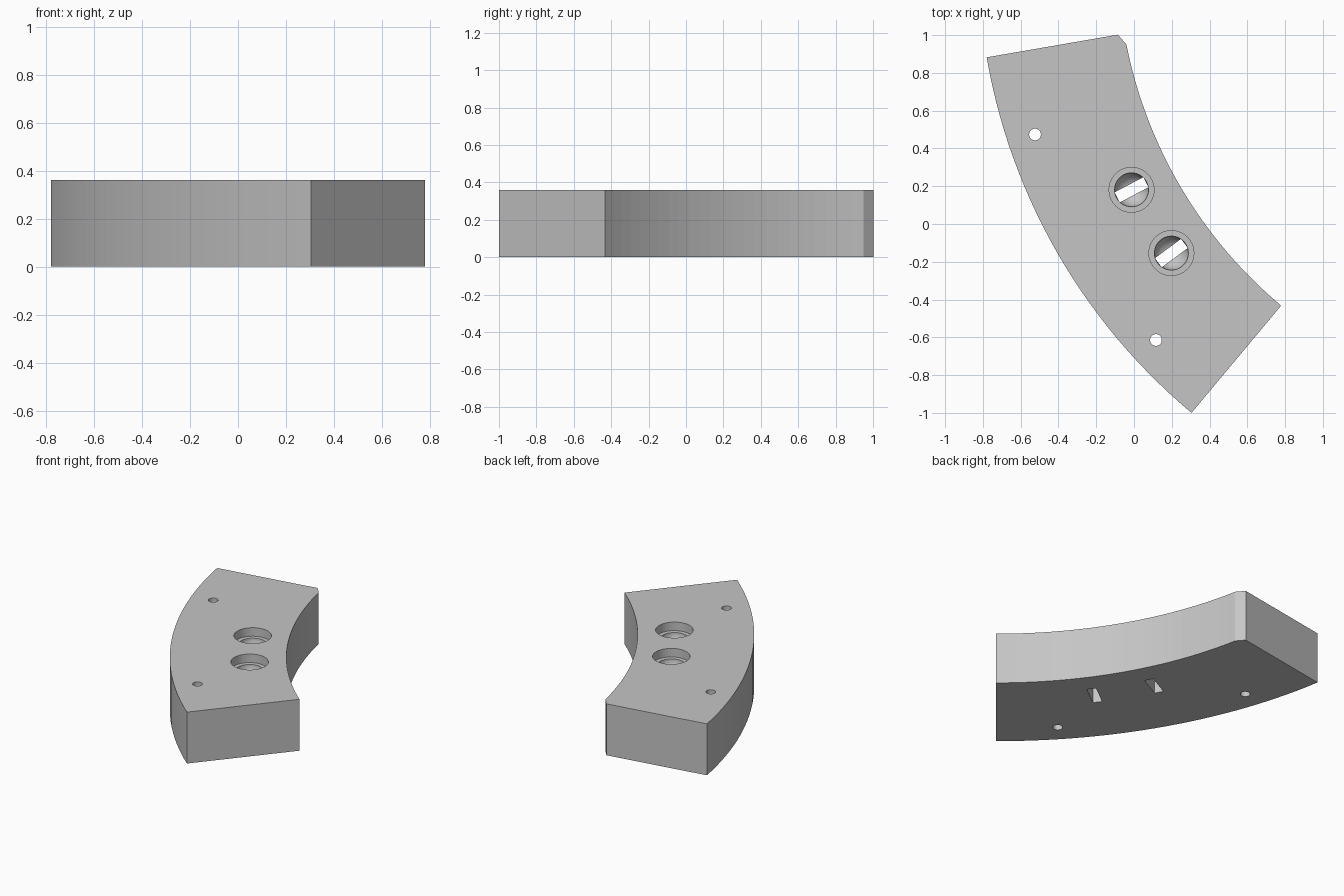
import bpy, bmesh, math
from mathutils import Vector, Matrix

if "Cube" in bpy.data.objects:
    bpy.data.objects.remove(bpy.data.objects["Cube"], do_unlink=True)

HEIGHT = 0.36
CENTRE = Vector((2.327, 1.419, 0))   # centre of both arcs
R_OUT, R_IN = 3.153, 2.413
START, END = math.radians(9.8), math.radians(50.1)

grey = bpy.data.materials.new("plain grey")
grey.use_nodes = True
grey.diffuse_color = (0.56, 0.56, 0.56, 1)
grey.node_tree.nodes["Principled BSDF"].inputs["Base Color"].default_value = grey.diffuse_color


def make_object(name, bm):
    bmesh.ops.recalc_face_normals(bm, faces=bm.faces)
    mesh = bpy.data.meshes.new(name)
    bm.to_mesh(mesh)
    bm.free()
    mesh.materials.append(grey)
    obj = bpy.data.objects.new(name, mesh)
    bpy.context.collection.objects.link(obj)
    return obj


def arc(radius, a, b, steps):
    return [polar(radius, a + (b - a) * i / steps) for i in range(steps + 1)]


def polar(radius, angle):
    return CENTRE - radius * Vector((math.cos(angle), math.sin(angle), 0))


def cut(name, bm):
    cutter = make_object(name, bm)
    mod = body.modifiers.new(name, 'BOOLEAN')
    mod.operation, mod.solver, mod.object = 'DIFFERENCE', 'EXACT', cutter
    bpy.context.view_layer.objects.active = body
    bpy.ops.object.modifier_apply(modifier=name)
    bpy.data.objects.remove(cutter, do_unlink=True)


def cylinder(x, y, radius, low, high):
    bm = bmesh.new()
    bmesh.ops.create_cone(bm, cap_ends=True, segments=40, radius1=radius, radius2=radius,
                          depth=high - low,
                          matrix=Matrix.Translation((x, y, (low + high) / 2)))
    return bm


# Curved block with one clipped inner corner
outline = arc(R_OUT, START, END, 28) + arc(R_IN, END, math.radians(11.2), 24)
outline.append(polar(2.448, START))
bm = bmesh.new()
base = bm.faces.new([bm.verts.new(p) for p in outline])
top = bmesh.ops.extrude_face_region(bm, geom=[base])["geom"]
bmesh.ops.translate(bm, vec=(0, 0, HEIGHT),
                    verts=[v for v in top if isinstance(v, bmesh.types.BMVert)])
body = make_object("curved_block", bm)

# Small through holes
for x, y in ((-0.524, 0.474), (0.116, -0.614)):
    cut("pin_hole", cylinder(x, y, 0.031, -0.1, 0.5))

# Stepped round sockets with a bowl floor and a radial slot through the bottom
for x, y in ((-0.013, 0.181), (0.198, -0.154)):
    cut("socket_recess", cylinder(x, y, 0.119, HEIGHT - 0.06, 0.5))

    bm = bmesh.new()
    bmesh.ops.create_uvsphere(bm, u_segments=40, v_segments=20, radius=0.09,
                              matrix=Matrix.Translation((x, y, 0.301)))
    cut("socket_bowl", bm)

    angle = math.atan2(CENTRE.y - y, CENTRE.x - x)
    bm = bmesh.new()
    bmesh.ops.create_cube(bm, size=1, matrix=Matrix.Translation((x, y, 0.095))
                          @ Matrix.Rotation(angle, 4, 'Z')
                          @ Matrix.Diagonal((0.172, 0.06, 0.4, 1)))
    cut("socket_slot", bm)
